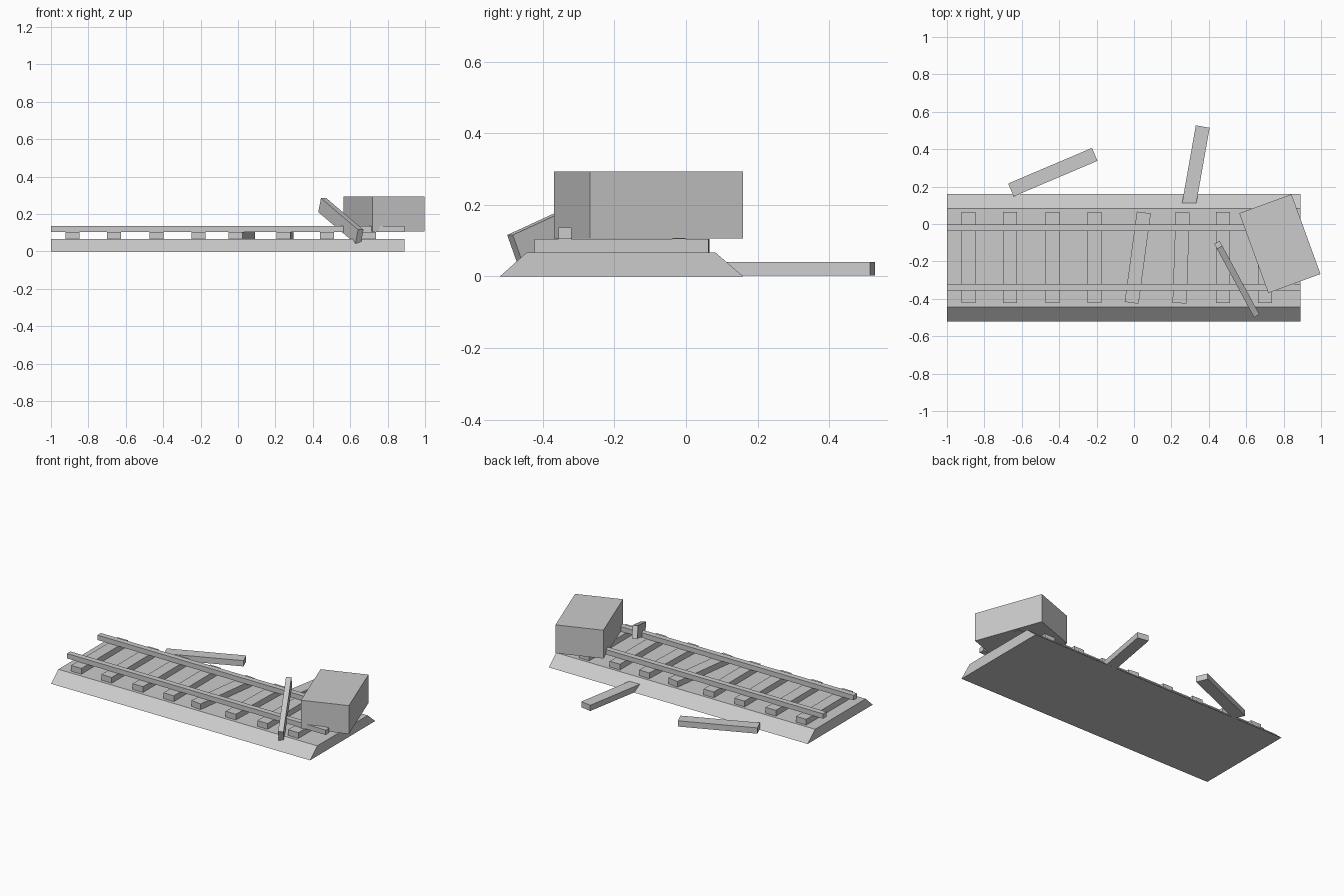
import bpy, bmesh
from math import radians
from mathutils import Matrix, Vector

if "Cube" in bpy.data.objects:
    bpy.data.objects.remove(bpy.data.objects["Cube"])

grey = bpy.data.materials.new("plain grey")
grey.diffuse_color = (0.6, 0.6, 0.6, 1)
grey.use_nodes = True
grey.node_tree.nodes["Principled BSDF"].inputs["Base Color"].default_value = grey.diffuse_color


def add_object(name, bm):
    bmesh.ops.recalc_face_normals(bm, faces=bm.faces)
    mesh = bpy.data.meshes.new(name)
    bm.to_mesh(mesh)
    bm.free()
    mesh.materials.append(grey)
    obj = bpy.data.objects.new(name, mesh)
    bpy.context.collection.objects.link(obj)
    return obj


def box(name, center, size, yaw=0, pitch=0):
    """Box turned by yaw about z after being pitched about its own x axis."""
    bm = bmesh.new()
    rot = Matrix.Rotation(radians(yaw), 4, 'Z') @ Matrix.Rotation(radians(pitch), 4, 'X')
    mat = Matrix.Translation(center) @ rot @ Matrix.Diagonal((*size, 1))
    bmesh.ops.create_cube(bm, size=1, matrix=mat)
    return add_object(name, bm)


# Gravel bed: trapezoid profile extruded along x
bm = bmesh.new()
profile = [(-0.52, 0), (0.16, 0), (0.082, 0.067), (-0.445, 0.067)]
face = bm.faces.new([bm.verts.new((-1, y, z)) for y, z in profile])
ext = bmesh.ops.extrude_face_region(bm, geom=[face])
bmesh.ops.translate(bm, vec=Vector((1.89, 0, 0)),
                    verts=[v for v in ext["geom"] if isinstance(v, bmesh.types.BMVert)])
add_object("gravel_bed", bm)

# Sleepers, two of them knocked askew
PLANK = (0.075, 0.487, 0.038)
for i, (x, yaw) in enumerate([(-0.885, 0), (-0.663, 0), (-0.435, 0), (-0.21, 0),
                              (0.02, -7.7), (0.252, -2), (0.475, 0), (0.70, 0)]):
    box(f"sleeper_{i + 1}", (x, -0.18, 0.086), PLANK, yaw)

# Rails
for name, y in (("front_rail", -0.338), ("back_rail", -0.02)):
    box(name, (-0.055, y, 0.121), (1.89, 0.036, 0.032))

# Loose sleepers lying beside the bed
box("loose_sleeper_left", (-0.434, 0.277, 0.021), PLANK, -67)
box("loose_sleeper_right", (0.325, 0.281, 0.021), PLANK, -10)

# Plank leaning on edge over the front rail
box("leaning_plank", (0.55, -0.295, 0.163), (0.033, 0.45, 0.08), 28.4, 22)

# Crate blocking the track
box("crate", (0.78, -0.105, 0.2), (0.297, 0.454, 0.187), 20)
